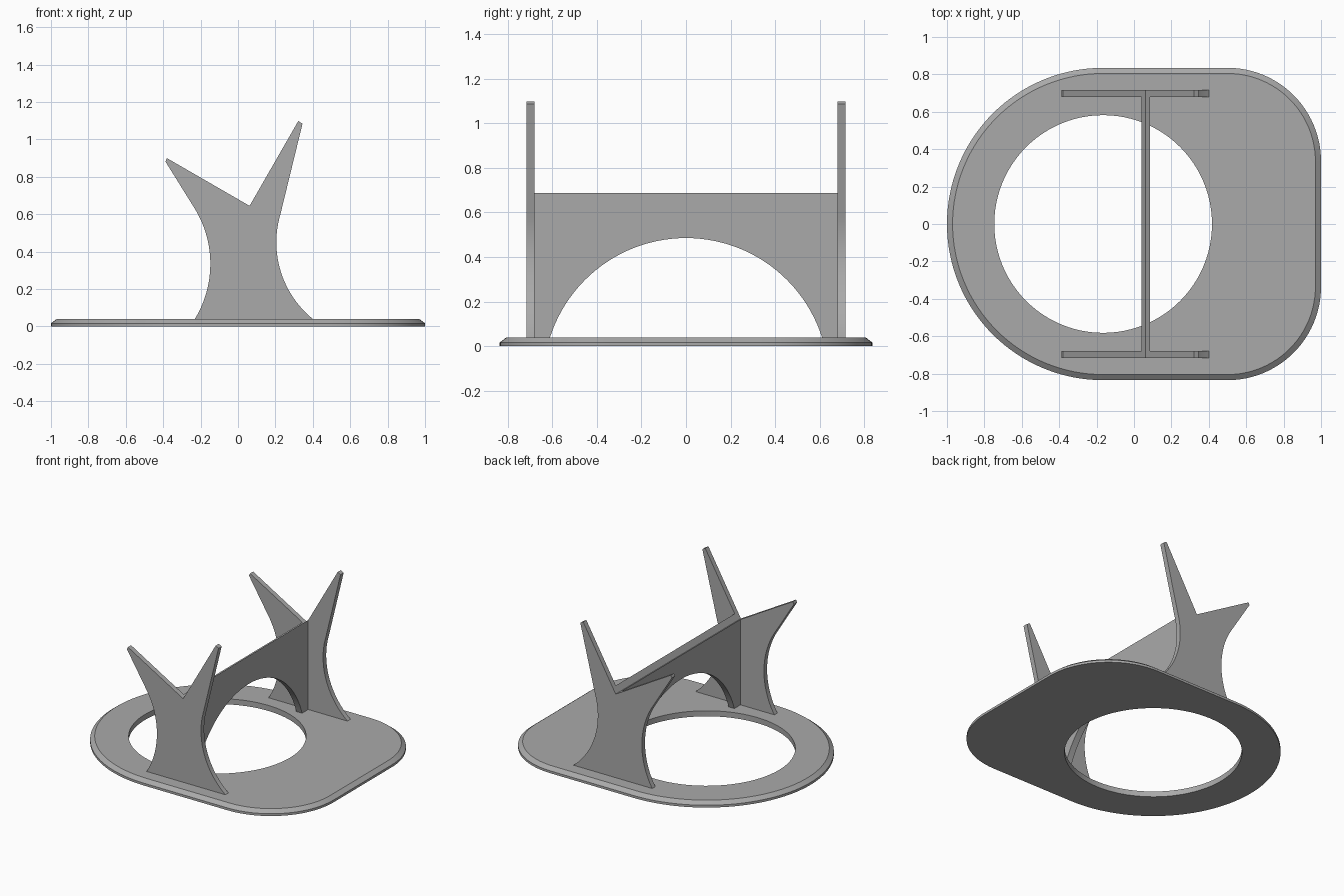
import bpy, bmesh
from math import cos, sin, radians, atan2, sqrt, pi
from mathutils import Vector

if "Cube" in bpy.data.objects:
    bpy.data.objects.remove(bpy.data.objects["Cube"], do_unlink=True)

grey = bpy.data.materials.new("plain_grey")
grey.use_nodes = True
grey.diffuse_color = (0.4, 0.4, 0.4, 1)
grey.node_tree.nodes["Principled BSDF"].inputs["Base Color"].default_value = (0.4, 0.4, 0.4, 1)


def arc(cx, cy, r, a0, a1, n=24):
    """Points on an arc, angles in radians."""
    steps = [a0 + (a1 - a0) * i / n for i in range(n + 1)]
    return [(cx + r * cos(a), cy + r * sin(a)) for a in steps]


def finish(name, bm):
    bmesh.ops.recalc_face_normals(bm, faces=bm.faces[:])
    mesh = bpy.data.meshes.new(name)
    bm.to_mesh(mesh)
    bm.free()
    obj = bpy.data.objects.new(name, mesh)
    bpy.context.collection.objects.link(obj)
    mesh.materials.append(grey)
    bpy.ops.object.select_all(action="DESELECT")
    obj.select_set(True)
    bpy.context.view_layer.objects.active = obj
    bpy.ops.object.shade_smooth_by_angle(angle=radians(20))
    return obj


def ring(bm, pts, z):
    verts = [bm.verts.new((x, y, z)) for x, y in pts]
    n = len(verts)
    return verts, [bm.edges.new((verts[i], verts[(i + 1) % n])) for i in range(n)]


def wall(bm, low, high):
    n = len(low)
    for i in range(n):
        j = (i + 1) % n
        bm.faces.new((low[i], low[j], high[j], high[i]))


def extrude(bm, pts, place, depth):
    """Fill a profile and give it depth; place maps (u, v) to 3D."""
    face = bm.faces.new([bm.verts.new(place(u, v)) for u, v in pts])
    moved = bmesh.ops.extrude_face_region(bm, geom=[face], use_keep_orig=True)["geom"]
    bmesh.ops.translate(bm, vec=Vector(depth),
                        verts=[g for g in moved if isinstance(g, bmesh.types.BMVert)])


# Base plate: round on one end, rounded corners on the other, chamfered rim
HOLE_X, TOP = -0.165, 0.04


def outline(inset):
    r, c = 0.835 - inset, 0.5 - inset
    return (arc(HOLE_X, 0, r, pi / 2, 3 * pi / 2, 64)
            + arc(0.5, -0.335, c, -pi / 2, 0) + arc(0.5, 0.335, c, 0, pi / 2))


bm = bmesh.new()
hole = arc(HOLE_X, 0, 0.582, 0, 2 * pi, 96)[:-1]
bottom, bottom_edges = ring(bm, outline(0), 0)
rim, _ = ring(bm, outline(0), 0.017)
top, top_edges = ring(bm, outline(0.03), TOP)
hole_low, hole_low_edges = ring(bm, hole, 0)
hole_high, hole_high_edges = ring(bm, hole, TOP)
wall(bm, bottom, rim)
wall(bm, rim, top)
wall(bm, hole_low, hole_high)
bmesh.ops.triangle_fill(bm, use_beauty=True, edges=top_edges + hole_high_edges, normal=(0, 0, 1))
bmesh.ops.triangle_fill(bm, use_beauty=True, edges=bottom_edges + hole_low_edges, normal=(0, 0, -1))
finish("base_plate", bm)

# Forked side supports: waisted body with a V cradle on top
NOTCH = (0.062, 0.645)
TIP_BACK, TIP_FRONT = (-0.38, 0.9), (0.322, 1.098)


def waist(cx, cz, r, side, z0, z1, n=24):
    """Concave edge: arc facing the body, from height z0 to z1."""
    angle = [atan2(z - cz, side * sqrt(r * r - (z - cz) ** 2)) % (2 * pi) if side < 0
             else atan2(z - cz, sqrt(r * r - (z - cz) ** 2)) for z in (z0, z1)]
    return arc(cx, cz, r, *angle, n)


fork = (waist(0.733, 0.45, 0.528, -1, TOP, 0.6)
        + [(0.345, 1.085), TIP_FRONT, NOTCH, TIP_BACK, (-0.388, 0.882)]
        + waist(-0.714, 0.335, 0.566, 1, 0.62, TOP))
for name, y in (("front_fork", -0.716), ("back_fork", 0.68)):
    bm = bmesh.new()
    extrude(bm, fork, lambda u, v: (u, y, v), (0, 0.036, 0))
    finish(name, bm)


# Arched cross panel, its top edge grooved to follow the cradle
def cradle_z(x):
    tip = TIP_FRONT if x > NOTCH[0] else TIP_BACK
    return NOTCH[1] + (x - NOTCH[0]) * (tip[1] - NOTCH[1]) / (tip[0] - NOTCH[0])


X0, X1, END = 0.04, 0.086, 0.68
arch = waist_pts = arc(0, -0.155, 0.64, atan2(0.195, 0.61), pi - atan2(0.195, 0.61), 48)
panel = [(END, TOP)] + arch + [(-END, TOP), (-END, NOTCH[1]), (END, NOTCH[1])]
bm = bmesh.new()
for a, b in ((X0, NOTCH[0]), (NOTCH[0], X1)):
    extrude(bm, panel, lambda u, v: (a, u, v), (b - a, 0, 0))
bmesh.ops.remove_doubles(bm, verts=bm.verts[:], dist=0.0001)
inner = [f for f in bm.faces if all(abs(v.co.x - NOTCH[0]) < 0.001 for v in f.verts)]
bmesh.ops.delete(bm, geom=inner, context="FACES_ONLY")
for v in bm.verts:
    if abs(v.co.z - NOTCH[1]) < 0.001:
        v.co.z = cradle_z(v.co.x)
finish("arched_cross_panel", bm)
